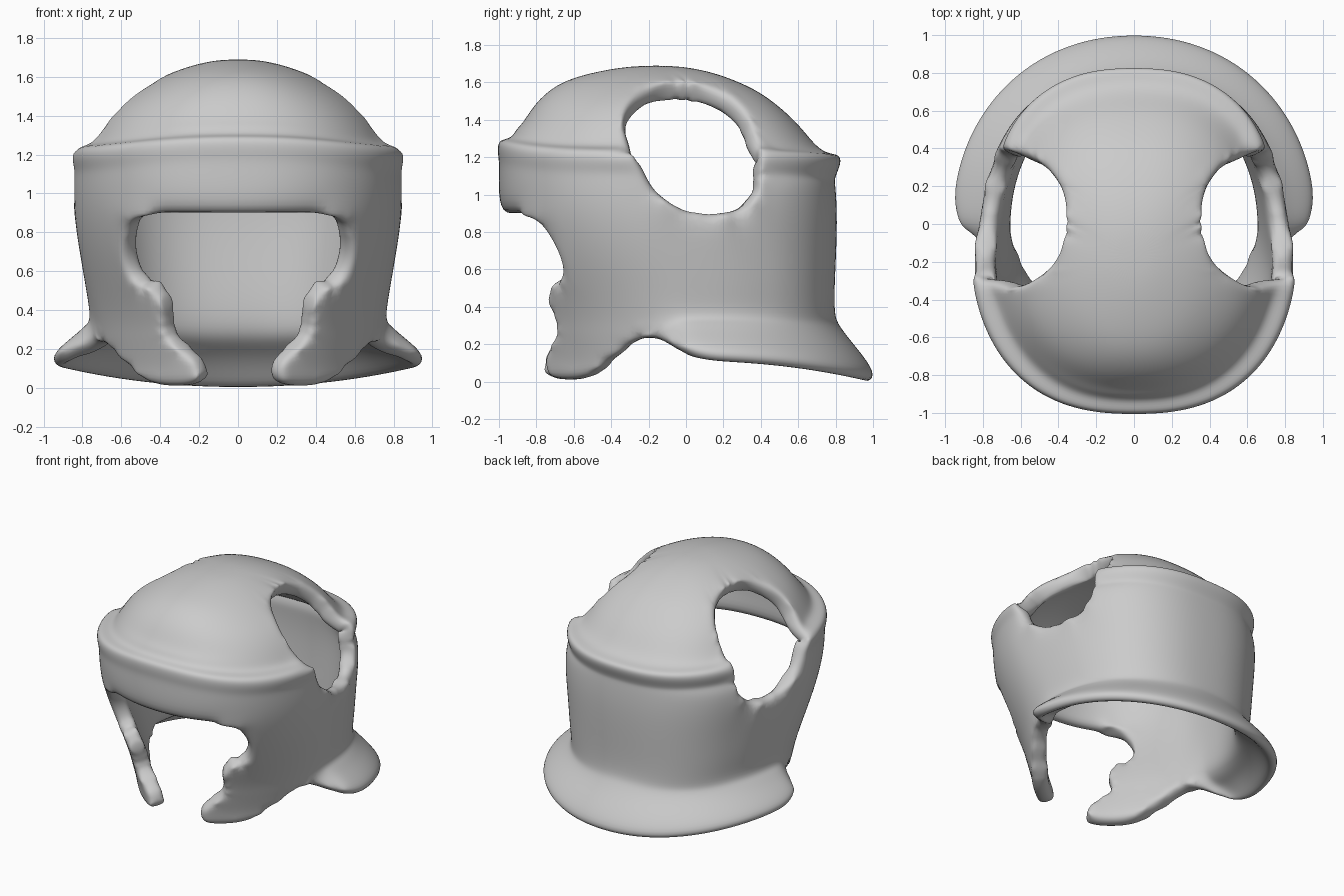
import bpy, bmesh, math
from mathutils import Vector

if "Cube" in bpy.data.objects:
    bpy.data.objects.remove(bpy.data.objects["Cube"])

COLS = 52

# Shell rings: z, half width, front y, back y, centre y, front roundness
LOW = [(.003, .74, -.84, .78, 0, 1.55), (.09, .745, -.845, .78, 0, 1.55),
       (.18, .755, -.86, .78, 0, 1.6), (.26, .765, -.875, .785, 0, 1.65)]
RINGS = [(.35, .775, -.89, .795, 0, 1.7), (.5, .80, -.93, .795, 0, 1.85),
         (.7, .84, -.965, .805, 0, 2.1), (.9, .865, -1.0, .81, 0, 2.3),
         (1.05, .865, -1.005, .80, 0, 2.4), (1.11, .86, -1.0, .795, 0, 2.45),
         (1.15, .87, -1.005, .81, 0, 2.45), (1.20, .88, -1.01, .83, 0, 2.45),
         (1.245, .86, -1.0, .825, 0, 2.45), (1.25, .78, -.935, .75, 0, 2.4),
         (1.30, .745, -.91, .685, -.02, 2.35), (1.38, .695, -.875, .60, -.04, 2.3),
         (1.47, .615, -.82, .50, -.06, 2.25), (1.55, .495, -.745, .395, -.08, 2.2),
         (1.615, .37, -.64, .255, -.11, 2.1), (1.66, .24, -.47, .12, -.14, 2),
         (1.685, .12, -.31, -.02, -.16, 2)]
FLARE = [(.0, .99, 1.028), (.33, .915, .955), (.62, .84, .875), (.85, .79, .82)]


def ring_point(ring, ang, rear_p=2.4, taper=.13):
    z, a, yf, yb, yc, p = ring
    c, s = math.cos(ang), math.sin(ang)
    p = p if s < 0 else rear_p
    y = yc + abs(s) ** (2 / p) * ((yf if s < 0 else yb) - yc)
    a *= 1 - taper * min(1, max(0, (y + .28) / .68))      # narrower to the rear
    x = math.copysign(abs(c) ** (2 / p), c) * a
    if 1.08 < z < 1.32:                       # brow arches up at the front
        z += .05 * s ** 4 if s < 0 else -.03 * s * s
    return Vector((x, y, z))


def build_shell():
    bm = bmesh.new()
    rows = []
    for k, ring in enumerate(LOW + RINGS):
        row = []
        for j in range(COLS):
            ang = 2 * math.pi * j / COLS
            p = ring_point(ring, ang, taper=.06 if ring[0] < .6 else .09 if ring[0] < 1.1 else .13)
            if k < len(LOW):                  # lower rear flares into a neck guard
                s = math.sin(ang)
                t = min(1, max(0, (s + .36) / .34))
                w = t * t * (3 - 2 * t)
                f, a, b = FLARE[k]
                rim = .15 - .125 * max(s, 0) ** 2
                flare = (rim + (.35 - rim) * f, a, -.87, b, 0, 1.7)
                p = p.lerp(ring_point(flare, ang, 2.1, .0), w)
            row.append(bm.verts.new(p))
        rows.append(row)
    for lo, hi in zip(rows, rows[1:]):
        for j in range(COLS):
            n = (j + 1) % COLS
            bm.faces.new((lo[j], lo[n], hi[n], hi[j]))
    top = bm.verts.new((0, -.16, 1.69))
    for j in range(COLS):
        bm.faces.new((rows[-1][j], rows[-1][(j + 1) % COLS], top))
    return bm


def inside(poly, u, v):
    hit = False
    for (a, b), (c, d) in zip(poly, poly[1:] + poly[:1]):
        if (b > v) != (d > v) and u < a + (v - b) / (d - b) * (c - a):
            hit = not hit
    return hit


def cut(bm, poly, axis, front_only=False):
    """Cut an outline, seen along x (axis 0) or y (axis 1), out of the sheet."""
    ui = 1 - axis

    def usable(f):
        return not front_only or f.calc_center_median().y < -.15

    for (a, b), (c, d) in zip(poly, poly[1:] + poly[:1]):
        faces = []
        for f in bm.faces:
            us = [v.co[ui] for v in f.verts]
            vs = [v.co.z for v in f.verts]
            if (usable(f) and max(us) > min(a, c) - .01 and min(us) < max(a, c) + .01
                    and max(vs) > min(b, d) - .01 and min(vs) < max(b, d) + .01):
                faces.append(f)
        if not faces:
            continue
        co, no = Vector((0, 0, b)), Vector((0, 0, a - c))
        co[ui], no[ui] = a, d - b
        geom = set(faces)
        for f in faces:
            geom.update(f.edges)
            geom.update(f.verts)
        bmesh.ops.bisect_plane(bm, geom=list(geom), dist=.003, plane_co=co, plane_no=no.normalized())
    dead = []
    for f in bm.faces:
        m = f.calc_center_median()
        if usable(f) and inside(poly, m[ui], m.z):
            dead.append(f)
    bmesh.ops.delete(bm, geom=dead, context='FACES')


def tidy_rims(bm):
    """Even out the points along the cut edges so the rims roll smoothly."""
    loose = [v for v in bm.verts if not v.link_faces]
    bmesh.ops.delete(bm, geom=loose, context='VERTS')
    rim = [v for v in bm.verts if v.is_boundary]
    bmesh.ops.remove_doubles(bm, verts=rim, dist=.03)
    rim = [v for v in bm.verts if v.is_boundary]
    weld = {}
    for v in bm.verts:
        if not v.is_boundary:
            near = min(rim, key=lambda r: (r.co - v.co).length_squared)
            if (near.co - v.co).length < .03:
                weld[v] = near
    bmesh.ops.weld_verts(bm, targetmap=weld)
    bmesh.ops.remove_doubles(bm, verts=bm.verts[:], dist=.006)
    for _ in range(2):
        moved = {}
        for v in bm.verts:
            ends = [e.other_vert(v).co for e in v.link_edges if e.is_boundary]
            if len(ends) == 2:
                moved[v] = v.co * .6 + (ends[0] + ends[1]) * .2
        for v, co in moved.items():
            v.co = co


bm = build_shell()

# Ear openings, through both sides
cut(bm, [(-.335, 1.44), (-.335, 1.33), (-.265, 1.2), (-.175, 1.02), (-.05, .92), (.15, .88),
         (.33, .91), (.39, 1.02), (.395, 1.15), (.375, 1.29), (.32, 1.44), (.21, 1.55),
         (.02, 1.605), (-.15, 1.598), (-.28, 1.54)], 0)

# Face opening between the cheek guards
half = [(.47, .89), (.575, .85), (.60, .67), (.55, .53), (.46, .51), (.40, .465), (.375, .38),
        (.40, .3), (.35, .22), (.22, .145), (.185, .075), (.22, .002), (.25, -.1)]
cut(bm, half + [(-x, z) for x, z in reversed(half)], 1, True)

# Notch below the cheek guards, up to the neck guard
cut(bm, [(-.62, -.1), (-.61, -.005), (-.52, .03), (-.36, .15), (-.23, .265), (-.17, .265),
         (-.07, .19), (.03, .13), (.03, -.1)], 0)

tidy_rims(bm)
for f in bm.faces:
    f.smooth = True
mesh = bpy.data.meshes.new("helmet_shell")
bm.to_mesh(mesh)
bm.free()
helmet = bpy.data.objects.new("helmet_shell", mesh)
bpy.context.collection.objects.link(helmet)

# Thick walls, thinner neck guard
group = helmet.vertex_groups.new(name="wall_thickness")
for v in mesh.vertices:
    group.add([v.index], .7 if v.co.z < .3 and v.co.y > -.1 else 1, 'REPLACE')
wall = helmet.modifiers.new("wall", 'SOLIDIFY')
wall.thickness = .115
wall.offset = -1
wall.vertex_group = group.name
# Softly rounded rims
soft = helmet.modifiers.new("soft_rims", 'SUBSURF')
soft.levels = soft.render_levels = 2
